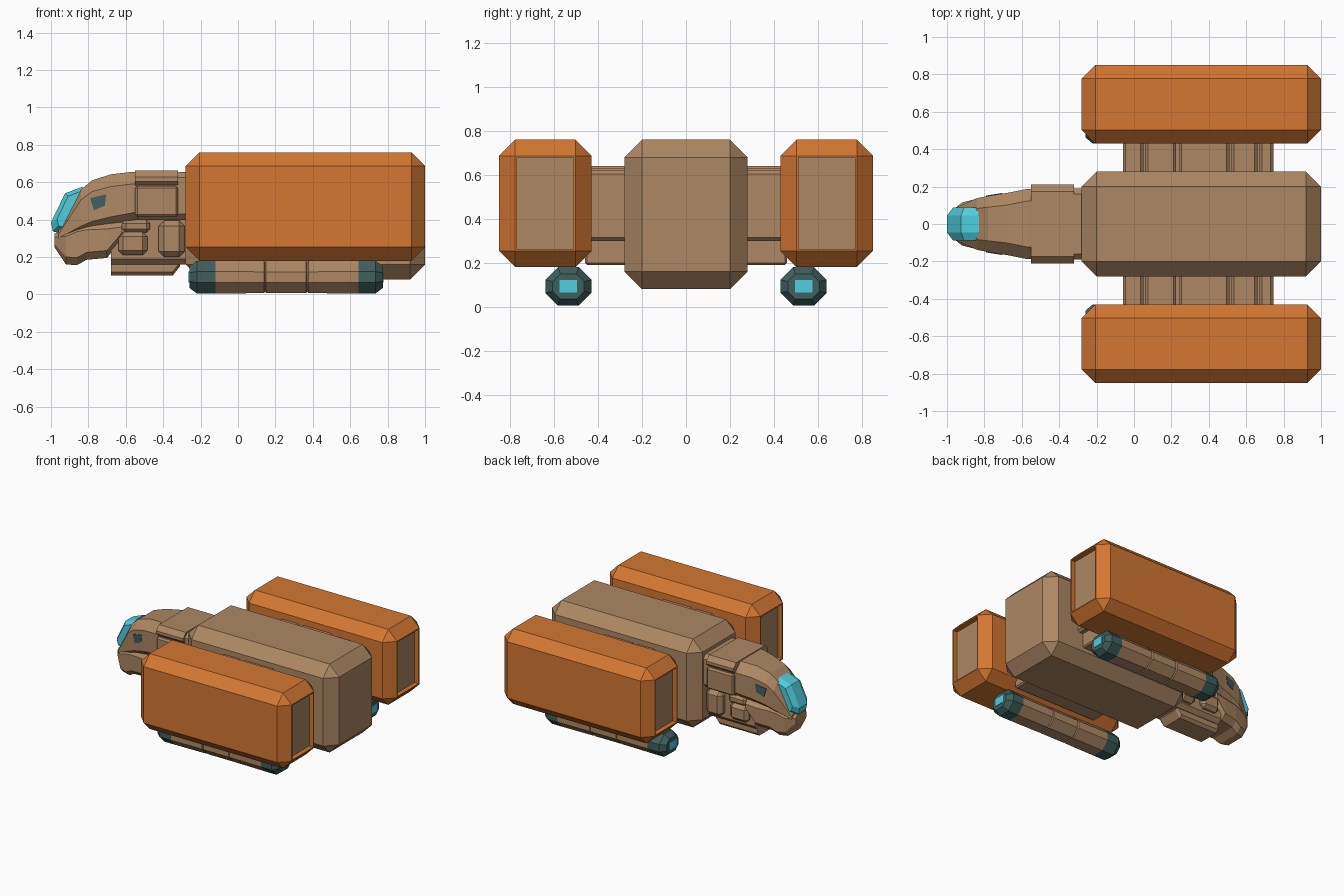
import bpy, bmesh
from mathutils import Vector

if "Cube" in bpy.data.objects:
    bpy.data.objects.remove(bpy.data.objects["Cube"])


def material(name, rgb):
    m = bpy.data.materials.new(name)
    m.diffuse_color = (*rgb, 1)
    m.use_nodes = True
    m.node_tree.nodes["Principled BSDF"].inputs["Base Color"].default_value = m.diffuse_color
    return m


TAN = material("tan_hull", (0.42, 0.245, 0.125))
ORANGE = material("orange_container", (0.66, 0.185, 0.032))
TEAL = material("dark_teal", (0.05, 0.115, 0.11))
CYAN = material("cyan_glass", (0.08, 0.62, 0.73))


def finish(name, bm, mats):
    bmesh.ops.recalc_face_normals(bm, faces=bm.faces)
    mesh = bpy.data.meshes.new(name)
    bm.to_mesh(mesh)
    bm.free()
    for m in mats:
        mesh.materials.append(m)
    ob = bpy.data.objects.new(name, mesh)
    bpy.context.collection.objects.link(ob)
    return ob


def box(name, x, y, z, c, mats, recess=None):
    """Chamfered box from ranges; recess = (margin, depth) for both x ends."""
    bm = bmesh.new()
    bmesh.ops.create_cube(bm, size=1)
    for v in bm.verts:
        v.co = Vector([(r[0] + r[1]) / 2 + k * abs(r[1] - r[0])
                       for r, k in zip((x, y, z), v.co)])
    if c:
        bmesh.ops.bevel(bm, geom=bm.edges[:], offset=c, segments=1,
                        profile=0.5, affect='EDGES')
    if recess:
        bm.normal_update()
        for f in [f for f in bm.faces if abs(f.normal.x) > 0.95]:
            n = f.normal.copy()
            bmesh.ops.inset_individual(bm, faces=[f], thickness=recess[0])
            ext = bmesh.ops.extrude_discrete_faces(bm, faces=[f])["faces"][0]
            for v in ext.verts:
                v.co -= n * recess[1]
            ext.material_index = 1
    return finish(name, bm, mats)


def skin(name, rings, mats, rule=None):
    """Join equal rings of points into a capped solid."""
    bm = bmesh.new()
    rs = [[bm.verts.new(p) for p in r] for r in rings]
    n = len(rs[0])
    for a, b in zip(rs, rs[1:]):
        for i in range(n):
            j = (i + 1) % n
            bm.faces.new((a[i], a[j], b[j], b[i]))
    bm.faces.new(rs[0])
    bm.faces.new(rs[-1])
    if rule:
        for f in bm.faces:
            f.material_index = rule(f.calc_center_median())
    return finish(name, bm, mats)


def octagon(x, hw, z0, z1, c, yc=0):
    pts = [(hw, z0 + c), (hw, z1 - c), (hw - c, z1), (c - hw, z1),
           (-hw, z1 - c), (-hw, z0 + c), (c - hw, z0), (hw - c, z0)]
    return [(x, yc + y, z) for y, z in pts]


# Central hull
box("central_hull", (-0.28, 1.0), (-0.28, 0.28), (0.08, 0.76), 0.08, [TAN])

for s, side in ((-1, "right"), (1, "left")):
    # Cargo container with recessed tan end panels
    box(f"{side}_container", (-0.28, 1.0), (s * 0.43, s * 0.85), (0.18, 0.76),
        0.073, [ORANGE, TAN], (0.012, 0.035))

    # Connecting machinery between hull and container
    y = (s * 0.25, s * 0.46)
    box(f"{side}_link_core", (-0.02, 0.70), y, (0.19, 0.57), 0.01, [TAN])
    for i, (x0, x1, z0, z1) in enumerate([
            (-0.06, 0.05, 0.30, 0.62), (0.06, 0.225, 0.30, 0.64),
            (0.24, 0.51, 0.32, 0.64), (0.52, 0.66, 0.30, 0.63),
            (0.67, 0.745, 0.30, 0.62)]):
        box(f"{side}_link_block_{i}", (x0, x1), y, (z0, z1), 0.015, [TAN])

    # Lower pod with teal end caps and two thin grooves
    yc = s * 0.535
    stations = [(-0.26, 0.072, 0.035, 0.15, 0.035), (-0.22, 0.105, 0.005, 0.18, 0.058),
                (-0.12, 0.105, 0.005, 0.18, 0.058)]
    for g in (0.145, 0.37):
        stations += [(g - 0.006, 0.103, 0.007, 0.178, 0.057), (g, 0.096, 0.014, 0.171, 0.053),
                     (g + 0.006, 0.103, 0.007, 0.178, 0.057)]
    stations += [(0.645, 0.105, 0.005, 0.18, 0.058), (0.735, 0.105, 0.005, 0.18, 0.058),
                 (0.775, 0.072, 0.035, 0.15, 0.035)]
    skin(f"{side}_pod", [octagon(*t, yc) for t in stations], [TAN, TEAL],
         lambda p: int(p.x < -0.13 or p.x > 0.65))
    for x, end in ((-0.26, "nose"), (0.775, "tail")):
        box(f"{side}_pod_{end}_light", (x - 0.004, x + 0.004),
            (yc - 0.04, yc + 0.04), (0.065, 0.122), 0, [CYAN])

    # Side window, following the slope of the head
    outline = [(-0.79, 0.515), (-0.705, 0.535), (-0.712, 0.475), (-0.77, 0.45)]
    skin(f"{side}_window",
         [[(x, s * (0.15 + 0.155 * (x + 0.78) + d), z) for x, z in outline]
          for d in (-0.004, 0.004)], [TEAL])

    # Neck side panel and lower side modules
    box(f"{side}_neck_panel", (-0.55, -0.32), (s * 0.15, s * 0.212),
        (0.415, 0.58), 0.012, [TAN])
    box(f"{side}_front_module", (-0.64, -0.485), (s * 0.10, s * 0.175),
        (0.21, 0.335), 0.025, [TAN])
    box(f"{side}_front_module_cap", (-0.62, -0.47), (s * 0.10, s * 0.165),
        (0.33, 0.40), 0.02, [TAN])
    box(f"{side}_rear_module", (-0.425, -0.285), (s * 0.10, s * 0.185),
        (0.20, 0.395), 0.03, [TAN])

# Neck
skin("neck_core", [octagon(x, 0.135, 0.16, 0.60, 0.03) for x in (-0.68, -0.27)], [TAN])
skin("neck_roof", [octagon(x, 0.19, 0.40, 0.655, 0.03) for x in (-0.54, -0.27)], [TAN])
skin("neck_collar", [octagon(x, 0.21, 0.57, 0.662, 0.035) for x in (-0.55, -0.32)], [TAN])
skin("neck_keel", [octagon(-0.68, 0.10, 0.10, 0.2, 0.02), octagon(-0.35, 0.10, 0.10, 0.2, 0.02),
                   octagon(-0.31, 0.10, 0.15, 0.2, 0.02)], [TAN])

# Head shell
skin("head_shell", [octagon(*t) for t in [
    (-0.96, 0.085, 0.28, 0.34, 0.02), (-0.84, 0.138, 0.31, 0.56, 0.055),
    (-0.78, 0.15, 0.33, 0.61, 0.06), (-0.68, 0.166, 0.35, 0.642, 0.065),
    (-0.57, 0.188, 0.37, 0.655, 0.065), (-0.53, 0.188, 0.38, 0.655, 0.065)]], [TAN])

# Jaw
skin("jaw", [octagon(*t) for t in [
    (-0.98, 0.065, 0.25, 0.325, 0.02), (-0.92, 0.115, 0.16, 0.35, 0.04),
    (-0.86, 0.130, 0.157, 0.375, 0.04), (-0.81, 0.142, 0.185, 0.385, 0.04),
    (-0.70, 0.158, 0.195, 0.39, 0.04), (-0.62, 0.165, 0.30, 0.39, 0.03)]], [TAN])

# Canopy glass
glass = [(-0.83, 0.577), (-0.925, 0.54), (-1.0, 0.385), (-0.99, 0.337),
         (-0.955, 0.328), (-0.85, 0.42)]
skin("canopy", [[(-0.85 + (x + 0.85) * k, y, 0.47 + (z - 0.47) * k) for x, z in glass]
                for y, k in ((-0.088, 0.78), (-0.045, 1), (0.045, 1), (0.088, 0.78))], [CYAN])
